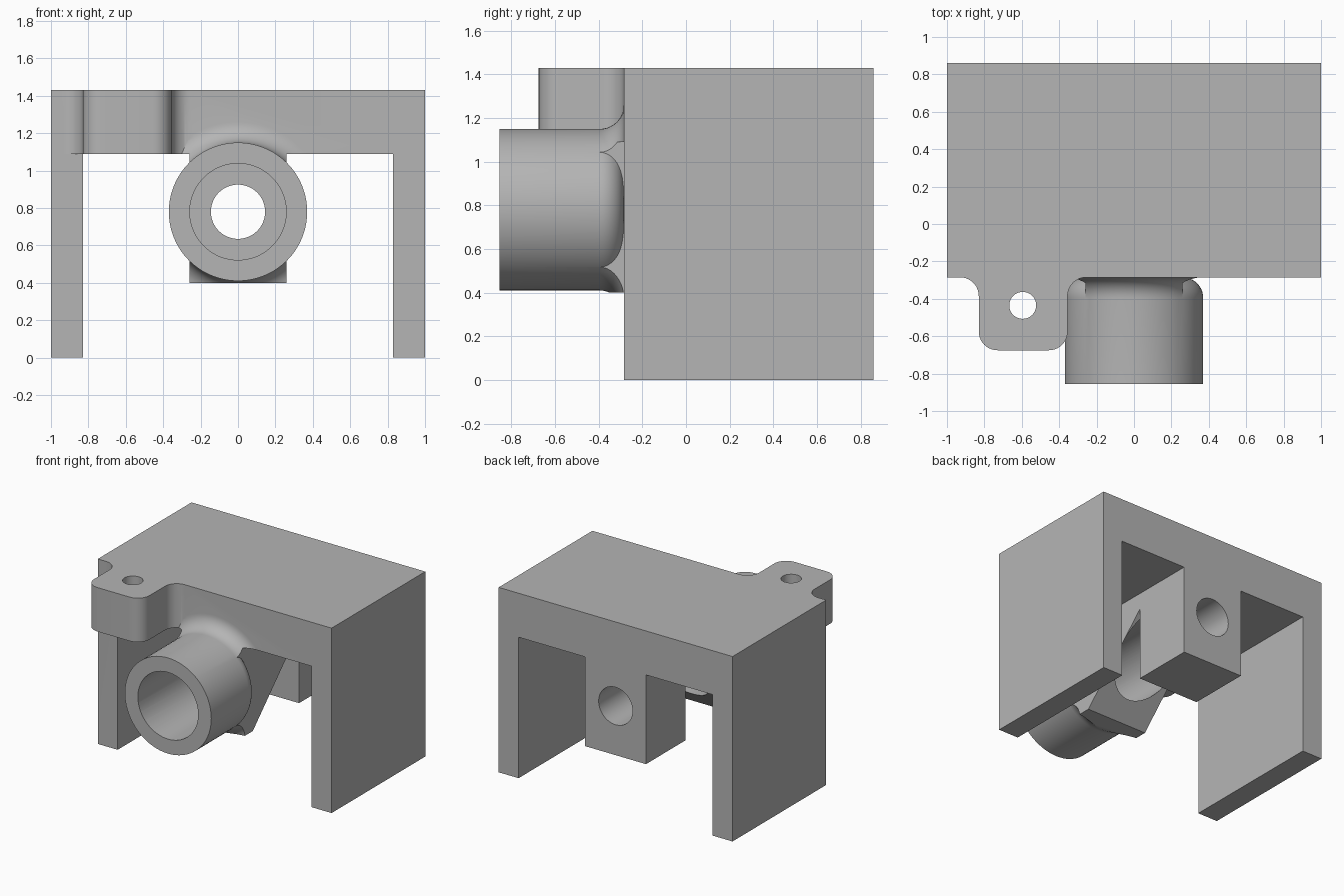
import bpy, bmesh, math
from mathutils import Vector

if "Cube" in bpy.data.objects:
    bpy.data.objects.remove(bpy.data.objects["Cube"], do_unlink=True)

# Single grey finish
grey = bpy.data.materials.new("plain_grey")
grey.use_nodes = True
grey.diffuse_color = (0.46, 0.46, 0.46, 1)
grey.node_tree.nodes["Principled BSDF"].inputs["Base Color"].default_value = (0.46, 0.46, 0.46, 1)

FRONT, BACK, TOP, UNDER = -0.285, 0.86, 1.43, 1.09
AXIS_Z, HALF, FOOT = 0.78, 0.26, 0.4
BOSS_R, FILLET = 0.37, 0.11


def finish(bm, name):
    bmesh.ops.recalc_face_normals(bm, faces=bm.faces)
    mesh = bpy.data.meshes.new(name)
    bm.to_mesh(mesh)
    bm.free()
    mesh.materials.append(grey)
    obj = bpy.data.objects.new(name, mesh)
    bpy.context.collection.objects.link(obj)
    return obj


def prism(name, points, offset):
    """Extrude a flat outline along an offset."""
    bm = bmesh.new()
    face = bm.faces.new([bm.verts.new(p) for p in points])
    out = bmesh.ops.extrude_face_region(bm, geom=[face], use_keep_orig=True)
    verts = [g for g in out["geom"] if isinstance(g, bmesh.types.BMVert)]
    bmesh.ops.translate(bm, verts=verts, vec=Vector(offset))
    return finish(bm, name)


def box(name, x0, x1, y0, y1, z0, z1):
    outline = [(x0, y0, z0), (x1, y0, z0), (x1, y1, z0), (x0, y1, z0)]
    return prism(name, outline, (0, 0, z1 - z0))


def lathe(name, profile, steps=72):
    """Turn (radius, y) points around the bore axis."""
    bm = bmesh.new()
    verts = [bm.verts.new((r, y, AXIS_Z)) for r, y in profile]
    edges = [bm.edges.new(pair) for pair in zip(verts, verts[1:])]
    bmesh.ops.spin(bm, geom=verts + edges, cent=(0, 0, AXIS_Z), axis=(0, 1, 0),
                   angle=math.tau, steps=steps)
    bmesh.ops.remove_doubles(bm, verts=bm.verts, dist=0.0001)
    return finish(bm, name)


def arc(cx, cy, r, a0, a1, n=10):
    angles = [math.radians(a0 + (a1 - a0) * i / n) for i in range(n + 1)]
    return [(cx + r * math.cos(a), cy + r * math.sin(a)) for a in angles]


def combine(target, other, operation):
    mod = target.modifiers.new("join", "BOOLEAN")
    mod.operation, mod.solver, mod.object = operation, "EXACT", other
    bpy.context.view_layer.objects.active = target
    bpy.ops.object.modifier_apply(modifier=mod.name)
    bpy.data.objects.remove(other, do_unlink=True)


# Top slab with the filleted mounting tab in its outline
left, right, tip, r = -0.83, -0.355, -0.675, 0.1
outline = [(1, FRONT), (1, BACK), (-1, BACK), (-1, FRONT)]
outline += arc(left - r, FRONT - r, r, 90, 0)
outline += arc(left + r, tip + r, r, 180, 270)
outline += arc(right - r, tip + r, r, 270, 360)
outline += arc(right + r, FRONT - r, r, 180, 90)
bracket = prism("bracket", [(x, y, UNDER) for x, y in outline], (0, 0, TOP - UNDER))

# Side walls
for side in (-1, 1):
    x0, x1 = sorted((side * 0.83, side))
    combine(bracket, box("side_wall", x0, x1, FRONT, BACK, 0, UNDER), "UNION")

# Rear bearing block
combine(bracket, box("rear_block", -HALF, HALF, 0.375, BACK, FOOT, UNDER), "UNION")

# Front support with a sloping back, meeting the rear block
gusset = [(FRONT, FOOT), (-0.19, FOOT), (0.375, 0.965), (0.375, UNDER), (FRONT, UNDER)]
combine(bracket, prism("front_support", [(-HALF, y, z) for y, z in gusset],
                       (2 * HALF, 0, 0)), "UNION")

# Round boss, its rear rim rounded off
boss = [(0, -0.855), (BOSS_R, -0.855)]
boss += arc(BOSS_R - FILLET, FRONT - FILLET, FILLET, 0, 88)
boss += [(0, boss[-1][1])]
combine(bracket, lathe("boss", boss), "UNION")

# Flared fillet, kept only where there is a front face behind it
flare = [(0, -0.4), (BOSS_R - 0.002, -0.4)]
flare += arc(BOSS_R + FILLET, FRONT - FILLET, FILLET, 180, 90)
flare += [(BOSS_R + FILLET, -0.25), (0, -0.25)]
for x, z0, z1 in ((HALF, FOOT, UNDER), (0.6, UNDER, TOP)):
    part = lathe("flare", flare)
    combine(part, box("clip", -x, x, -0.6, -0.2, z0, z1), "INTERSECT")
    combine(bracket, part, "UNION")

# Wide bore, narrow through hole and tab hole
for radius, y0, y1 in ((0.258, -1, 0.375), (0.145, -1, 1)):
    bore = lathe("bore", [(0, y0), (radius, y0), (radius, y1), (0, y1)])
    combine(bracket, bore, "DIFFERENCE")
hole = [(x, y, 1) for x, y in arc(-0.595, -0.435, 0.072, 0, 360, 40)[:-1]]
combine(bracket, prism("tab_hole", hole, (0, 0, 0.6)), "DIFFERENCE")

# Smooth the curves, keep the corners sharp
bpy.ops.object.select_all(action="DESELECT")
bracket.select_set(True)
bpy.context.view_layer.objects.active = bracket
bpy.ops.object.shade_smooth_by_angle(angle=math.radians(30))
